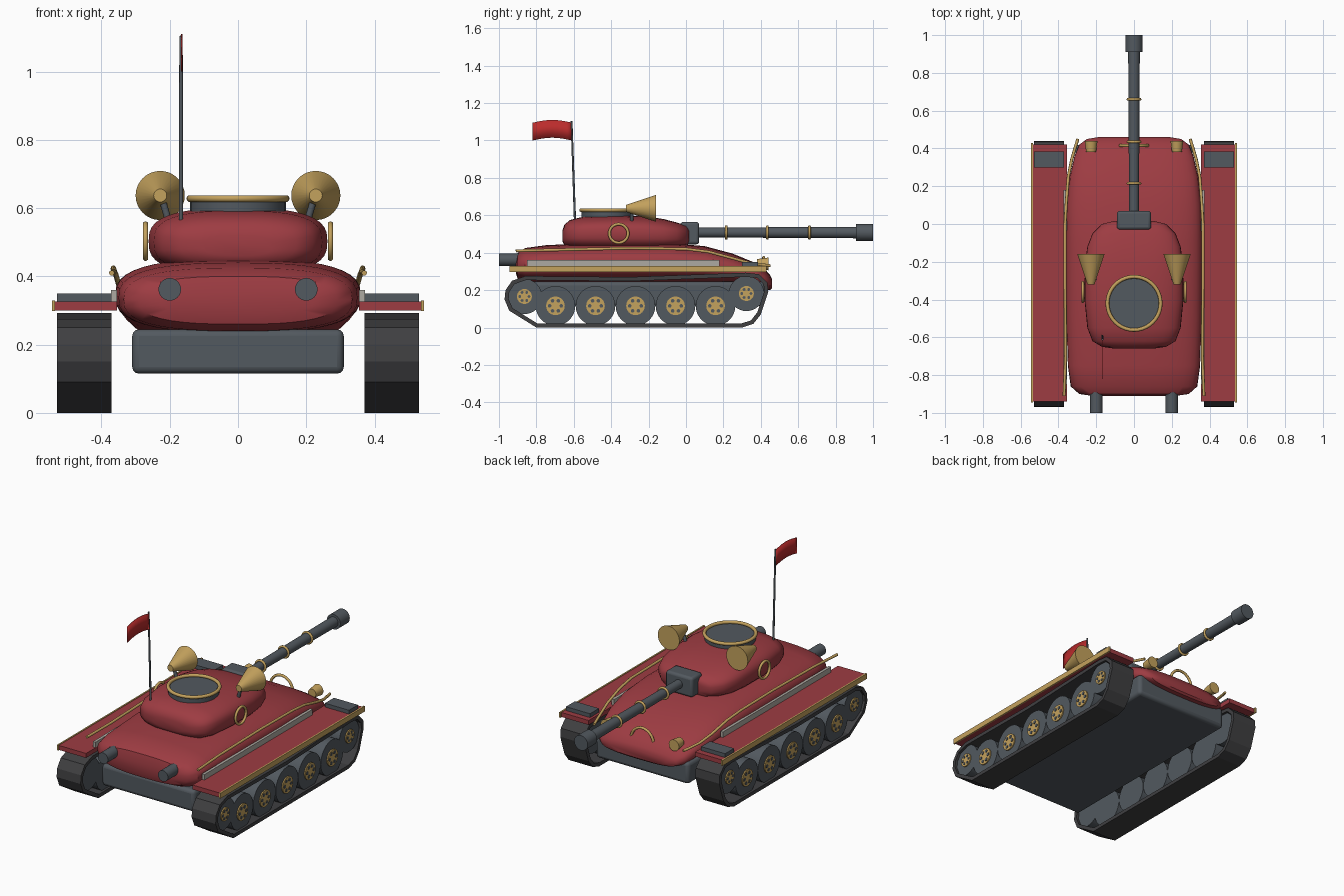
import bpy
import bmesh
from math import sin, cos, pi, copysign, radians
from mathutils import Vector, Matrix

if "Cube" in bpy.data.objects:
    bpy.data.objects.remove(bpy.data.objects["Cube"])


def material(name, rgb):
    m = bpy.data.materials.new(name)
    m.use_nodes = True
    m.diffuse_color = (*rgb, 1)
    m.node_tree.nodes["Principled BSDF"].inputs["Base Color"].default_value = (*rgb, 1)
    return m


RED = material("red paint", (0.34, 0.045, 0.055))
FLAG = material("flag cloth", (0.5, 0.025, 0.025))
GOLD = material("brass", (0.55, 0.36, 0.11))
STEEL = material("dark steel", (0.085, 0.1, 0.115))
TREAD = material("tread rubber", (0.05, 0.05, 0.053))
PALE = material("pale metal", (0.42, 0.4, 0.36))


def dress(ob, mat, mirror=False, smooth=True, bevel=0):
    ob.data.materials.clear()
    ob.data.materials.append(mat)
    if bevel:
        b = ob.modifiers.new("Bevel", "BEVEL")
        b.width, b.segments = bevel, 3
    if mirror:
        ob.modifiers.new("Mirror", "MIRROR").use_mirror_merge = False
    if smooth:
        bpy.ops.object.select_all(action="DESELECT")
        ob.select_set(True)
        bpy.context.view_layer.objects.active = ob
        bpy.ops.object.shade_smooth_by_angle(angle=radians(40))
    return ob


def finish(name, bm, mat, **kw):
    bmesh.ops.recalc_face_normals(bm, faces=bm.faces)
    me = bpy.data.meshes.new(name)
    bm.to_mesh(me)
    bm.free()
    ob = bpy.data.objects.new(name, me)
    bpy.context.collection.objects.link(ob)
    return dress(ob, mat, **kw)


def add_cone(bm, a, b, r1, r2, sides=32):
    a, b = Vector(a), Vector(b)
    turn = (b - a).to_track_quat("Z", "Y").to_matrix().to_4x4()
    bmesh.ops.create_cone(bm, cap_ends=True, segments=sides, radius1=r1, radius2=r2,
                          depth=(b - a).length, matrix=Matrix.Translation((a + b) / 2) @ turn)


def rod(name, a, b, r1, mat, r2=None, **kw):
    bm = bmesh.new()
    add_cone(bm, a, b, r1, r1 if r2 is None else r2)
    return finish(name, bm, mat, **kw)


def box(name, lo, hi, mat, **kw):
    bm = bmesh.new()
    lo, hi = Vector(lo), Vector(hi)
    bmesh.ops.create_cube(bm, size=1, matrix=Matrix.LocRotScale((lo + hi) / 2, None, hi - lo))
    return finish(name, bm, mat, **kw)


def tube(name, pts, r, mat, cyclic=False, mirror=False):
    cu = bpy.data.curves.new(name, "CURVE")
    cu.dimensions, cu.bevel_depth, cu.bevel_resolution = "3D", r, 3
    cu.use_fill_caps = True
    sp = cu.splines.new("POLY")
    sp.points.add(len(pts) - 1)
    for p, co in zip(sp.points, pts):
        p.co = (*co, 1)
    sp.use_cyclic_u = cyclic
    ob = bpy.data.objects.new(name, cu)
    bpy.context.collection.objects.link(ob)
    bpy.ops.object.select_all(action="DESELECT")
    ob.select_set(True)
    bpy.context.view_layer.objects.active = ob
    bpy.ops.object.convert(target="MESH")
    return dress(bpy.context.object, mat, mirror=mirror)


def ring(name, centre, u, v, radius, r, mat, n=40, **kw):
    c, u, v = Vector(centre), Vector(u), Vector(v)
    pts = [c + radius * (u * cos(2 * pi * i / n) + v * sin(2 * pi * i / n)) for i in range(n)]
    return tube(name, pts, r, mat, cyclic=True, **kw)


def loft(name, sections, power, mat, n=40):
    # each section: y, half width, bottom, top
    bm = bmesh.new()
    loops = []
    for y, w, z0, z1 in sections:
        loop = []
        for i in range(n):
            c, s = cos(2 * pi * i / n), sin(2 * pi * i / n)
            loop.append(bm.verts.new((copysign(abs(c) ** (2 / power), c) * w, y,
                                      (z0 + z1) / 2 + copysign(abs(s) ** (2 / power), s) * (z1 - z0) / 2)))
        loops.append(loop)
    for a, b in zip(loops, loops[1:]):
        for i in range(n):
            bm.faces.new((a[i], a[(i + 1) % n], b[(i + 1) % n], b[i]))
    bm.faces.new(loops[0])
    bm.faces.new(loops[-1])
    return finish(name, bm, mat)


# Hull and turret
loft("hull", [(-0.91, 0.22, 0.29, 0.36), (-0.9, 0.29, 0.26, 0.4), (-0.86, 0.335, 0.24, 0.425),
              (-0.75, 0.35, 0.235, 0.44), (-0.5, 0.358, 0.235, 0.452), (-0.1, 0.36, 0.235, 0.452),
              (0.1, 0.355, 0.235, 0.435), (0.25, 0.34, 0.225, 0.395), (0.36, 0.315, 0.21, 0.35),
              (0.42, 0.29, 0.2, 0.315), (0.45, 0.25, 0.2, 0.28), (0.46, 0.19, 0.21, 0.26)], 2.7, RED)
box("lower_hull", (-0.31, -0.86, 0.115), (0.31, 0.42, 0.245), STEEL, bevel=0.02)
loft("turret", [(-0.66, 0.1, 0.46, 0.52), (-0.65, 0.17, 0.44, 0.55), (-0.62, 0.22, 0.42, 0.575),
                (-0.55, 0.247, 0.41, 0.592), (-0.4, 0.262, 0.405, 0.6), (-0.22, 0.26, 0.405, 0.595),
                (-0.12, 0.247, 0.41, 0.58), (-0.05, 0.22, 0.42, 0.562), (0, 0.17, 0.43, 0.545),
                (0.015, 0.11, 0.45, 0.53)], 2.8, RED)

# Hatch
rod("hatch", (0, -0.42, 0.57), (0, -0.42, 0.622), 0.14, STEEL)
ring("hatch_rim", (0, -0.42, 0.628), (1, 0, 0), (0, 1, 0), 0.141, 0.01, GOLD)

# Gun
box("mantlet", (-0.09, -0.03, 0.445), (0.09, 0.07, 0.565), STEEL, bevel=0.015)
rod("gun_barrel", (0, 0.05, 0.508), (0, 0.95, 0.508), 0.026, STEEL, r2=0.031)
rod("muzzle", (0, 0.91, 0.508), (0, 1, 0.508), 0.045, STEEL)
for y in (0.215, 0.435, 0.66):
    ring("barrel_band", (0, y, 0.508), (1, 0, 0), (0, 0, 1), 0.032, 0.007, GOLD)

# Loudspeakers and side rings on the turret
rod("horn", (0.228, -0.32, 0.637), (0.228, -0.16, 0.637), 0.019, GOLD, r2=0.072, mirror=True)
rod("horn_post", (0.2, -0.29, 0.55), (0.225, -0.29, 0.635), 0.01, STEEL, mirror=True)
ring("turret_ring", (0.271, -0.36, 0.503), (0, 1, 0), (0, 0, 1), 0.05, 0.008, GOLD, mirror=True)

# Exhausts, headlights, front arch
rod("exhaust", (0.2, -1, 0.362), (0.2, -0.82, 0.362), 0.033, STEEL, mirror=True)
rod("headlight", (0.227, 0.38, 0.34), (0.227, 0.44, 0.34), 0.026, GOLD, r2=0.034, mirror=True)
tube("front_arch", [(0.075 * cos(pi * i / 20), 0.415, 0.295 + 0.08 * sin(pi * i / 20))
                    for i in range(21)], 0.008, GOLD)

# Tow cables
tube("tow_cable", [(0.37, -0.91, 0.41), (0.362, -0.7, 0.415), (0.365, -0.3, 0.424),
                   (0.365, 0, 0.42), (0.358, 0.12, 0.405), (0.348, 0.25, 0.37),
                   (0.33, 0.34, 0.345), (0.31, 0.41, 0.335), (0.297, 0.45, 0.33)],
     0.008, GOLD, mirror=True)

# Fenders
box("fender", (0.355, -0.94, 0.3), (0.538, 0.42, 0.327), RED, mirror=True, smooth=False)
box("fender_trim", (0.536, -0.945, 0.298), (0.545, 0.43, 0.33), GOLD, mirror=True, smooth=False)
box("fender_box", (0.37, 0.3, 0.32), (0.53, 0.385, 0.35), STEEL, mirror=True, smooth=False)
box("side_rail", (0.355, -0.85, 0.325), (0.372, 0.18, 0.36), PALE, mirror=True, smooth=False)

# Tracks
outline = [(-0.8, 0), (0.3, 0), (0.36, 0.02), (0.4, 0.07), (0.44, 0.19), (0.435, 0.24),
           (0.39, 0.285), (0.32, 0.293), (-0.3, 0.27), (-0.86, 0.275), (-0.93, 0.25),
           (-0.965, 0.2), (-0.97, 0.15), (-0.945, 0.09)]
bm = bmesh.new()
inner, outer = ([bm.verts.new((x, y, z)) for y, z in outline] for x in (0.37, 0.53))
for i in range(len(outline)):
    j = (i + 1) % len(outline)
    bm.faces.new((inner[i], inner[j], outer[j], outer[i]))
track = finish("track", bm, TREAD, smooth=False)
solid = track.modifiers.new("Solidify", "SOLIDIFY")
solid.thickness, solid.offset = 0.022, -1
track.modifiers.new("Mirror", "MIRROR")

# Wheels, with hubs and bolts on the outside
wheels = [(-0.698 + 0.214 * i, 0.116, 0.106, 0.05) for i in range(5)]
wheels += [(-0.864, 0.166, 0.094, 0.04), (0.323, 0.182, 0.094, 0.04)]
discs, hubs, bolts = bmesh.new(), bmesh.new(), bmesh.new()
for y, z, r, hub in wheels:
    add_cone(discs, (0.385, y, z), (0.515, y, z), r, r)
    add_cone(hubs, (0.5, y, z), (0.522, y, z), hub, hub, 24)
    for k in range(6):
        by, bz = y + 0.62 * hub * cos(k * pi / 3), z + 0.62 * hub * sin(k * pi / 3)
        add_cone(bolts, (0.515, by, bz), (0.525, by, bz), hub * 0.2, hub * 0.2, 8)
finish("wheels", discs, STEEL, mirror=True)
finish("wheel_hubs", hubs, GOLD, mirror=True)
finish("hub_bolts", bolts, STEEL, mirror=True)

# Antenna and flag
rod("antenna", (-0.167, -0.593, 0.555), (-0.167, -0.612, 1.105), 0.006, STEEL, r2=0.005)
bm = bmesh.new()
rows = []
for i in range(9):
    t = i / 8
    y, lift = -0.61 - 0.21 * t, 0.015 * sin(pi * t)
    rows.append([bm.verts.new((-0.167, y, z + lift)) for z in (1.0, 1.095)])
for a, b in zip(rows, rows[1:]):
    bm.faces.new((a[0], a[1], b[1], b[0]))
flag = finish("flag", bm, FLAG)
flag.modifiers.new("Solidify", "SOLIDIFY").thickness = 0.004
